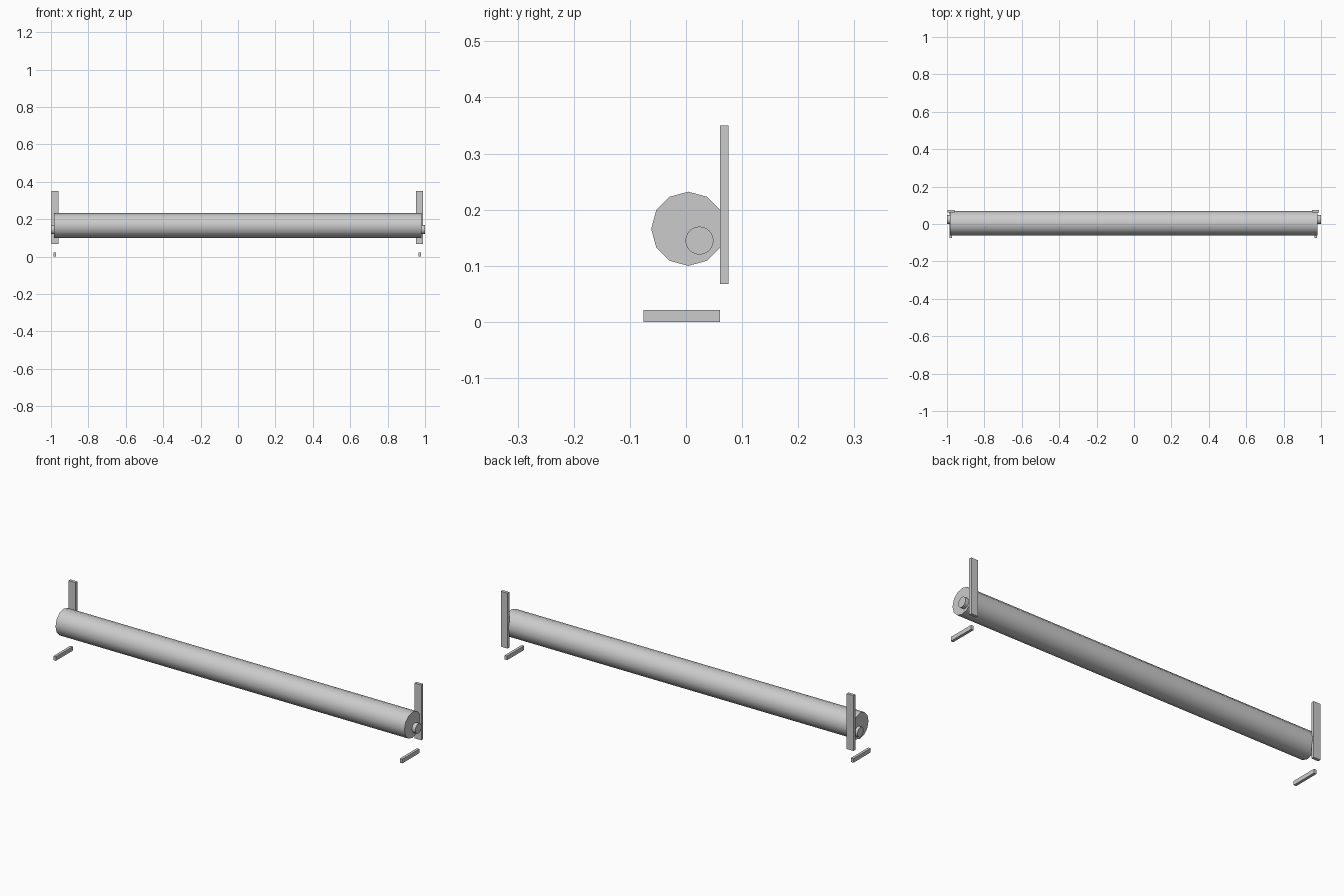
import bpy
import math

default = bpy.data.objects.get("Cube")
if default:
    bpy.data.objects.remove(default, do_unlink=True)

grey = bpy.data.materials.new("plain grey")
grey.use_nodes = True
color = (0.6, 0.6, 0.6, 1)
grey.diffuse_color = color
grey.node_tree.nodes["Principled BSDF"].inputs["Base Color"].default_value = color


def box(name, low, high):
    """Box between two corners."""
    bpy.ops.mesh.primitive_cube_add(size=1, location=[(a + b) / 2 for a, b in zip(low, high)])
    ob = bpy.context.object
    ob.name = name
    ob.scale = [b - a for a, b in zip(low, high)]
    bpy.ops.object.transform_apply(location=False, rotation=False, scale=True)
    ob.data.materials.append(grey)


def rod(name, x0, x1, y, z, radius, sides):
    """Smooth-sided cylinder lying along x."""
    bpy.ops.mesh.primitive_cylinder_add(vertices=sides, radius=radius, depth=x1 - x0,
                                        location=((x0 + x1) / 2, y, z),
                                        rotation=(0, math.pi / 2, 0))
    ob = bpy.context.object
    ob.name = name
    ob.data.materials.append(grey)
    bpy.ops.object.shade_smooth_by_angle(angle=math.radians(40))


# Main roller tube
rod("roller_tube", -0.985, 0.981, 0.004, 0.166, 0.066, 12)

# Axle pins, wall brackets and loose foot bars at both ends
for side, pin, plate, bar in (("right", (-1.0, -0.98), -0.978, -0.98),
                              ("left", (0.975, 1.0), 0.971, 0.972)):
    rod(side + "_axle_pin", *pin, 0.024, 0.145, 0.025, 24)
    box(side + "_wall_bracket", (plate - 0.019, 0.061, 0.068), (plate + 0.019, 0.076, 0.35))
    box(side + "_foot_bar", (bar - 0.007, -0.076, 0), (bar + 0.007, 0.061, 0.021))
